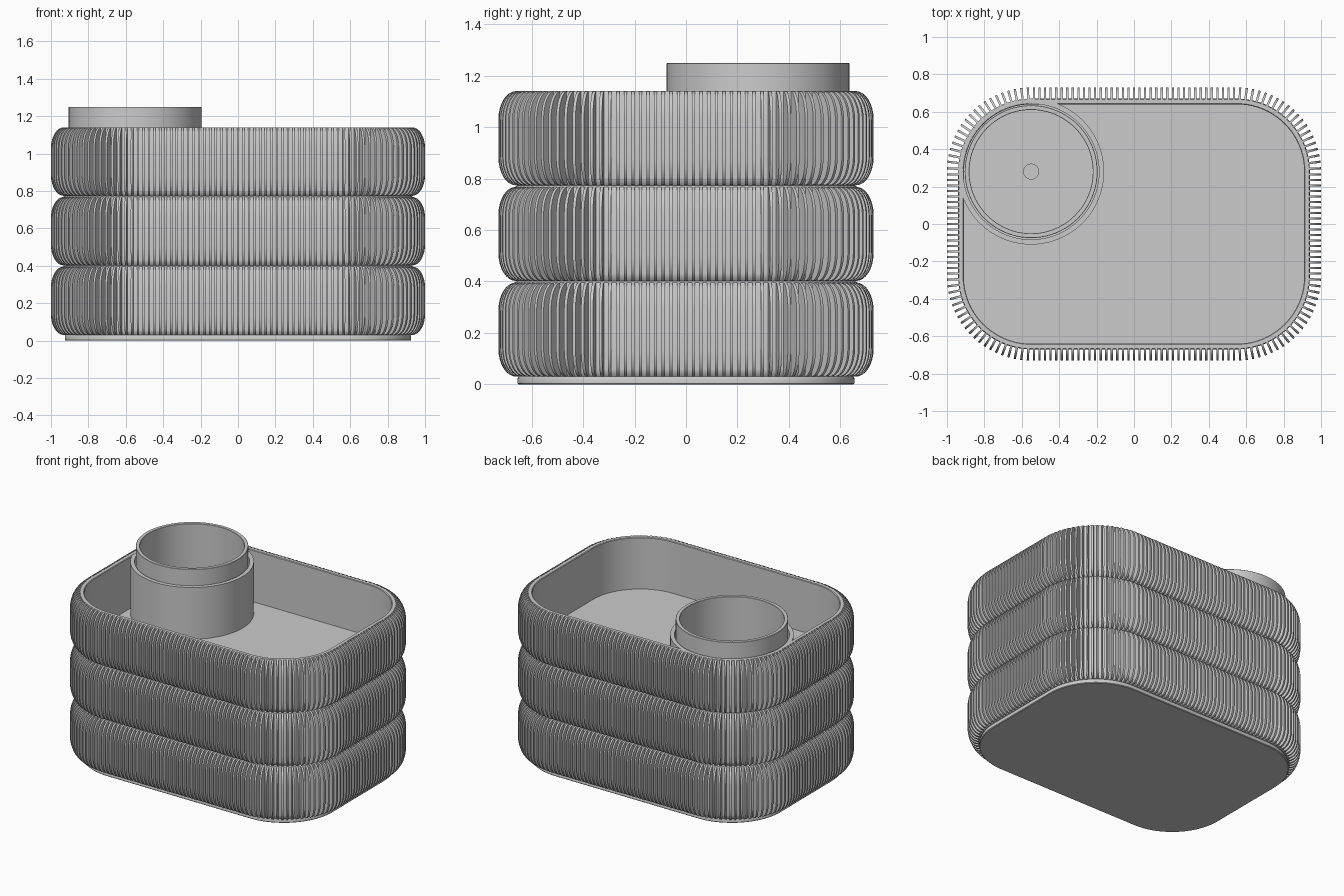
import bpy, bmesh
from math import sin, cos, pi
from mathutils import Vector

if "Cube" in bpy.data.objects:
    bpy.data.objects.remove(bpy.data.objects["Cube"])

HX, HY = 0.55, 0.28          # corner centres of the rounded rectangle
TIERS = [0.03, 0.402, 0.774] # bottom of each ribbed tier
TIER_H = 0.366


def finish(name, bm, angle=0.6):
    bmesh.ops.recalc_face_normals(bm, faces=bm.faces)
    me = bpy.data.meshes.new(name)
    bm.to_mesh(me)
    bm.free()
    ob = bpy.data.objects.new(name, me)
    bpy.context.collection.objects.link(ob)
    bpy.context.view_layer.objects.active = ob
    bpy.ops.object.select_all(action='DESELECT')
    ob.select_set(True)
    bpy.ops.object.shade_smooth_by_angle(angle=angle)
    return ob


def loft(name, profile, hx=0, hy=0, centre=(0, 0), seg=20, closed=False):
    """Stack rounded-rectangle (or circle) rings of (radius, z)."""
    bm = bmesh.new()
    rings = []
    for r, z in profile:
        ring = []
        for q, (sx, sy) in enumerate([(1, 1), (-1, 1), (-1, -1), (1, -1)]):
            for i in range(seg + (1 if hx else 0)):
                a = (q + i / seg) * pi / 2
                ring.append(bm.verts.new((centre[0] + sx * hx + r * cos(a),
                                          centre[1] + sy * hy + r * sin(a), z)))
        rings.append(ring)
    pairs = list(zip(rings, rings[1:]))
    if closed:
        pairs.append((rings[-1], rings[0]))
    else:
        bm.faces.new(rings[0])
        bm.faces.new(rings[-1])
    n = len(rings[0])
    for lo, hi in pairs:
        for i in range(n):
            j = (i + 1) % n
            bm.faces.new((lo[i], lo[j], hi[j], hi[i]))
    return finish(name, bm)


# Body: base plinth, three tier walls with grooves between, rim and tray floor
body = [(0.372, 0), (0.376, 0.004), (0.376, 0.022), (0.372, 0.03)]
for z in TIERS:
    body += [(0.376, z), (0.388, z + 0.015), (0.39, z + 0.03),
             (0.39, z + TIER_H - 0.015), (0.386, z + TIER_H)]
body += [(0.364, 1.14), (0.36, 1.136), (0.36, 0.78)]
loft("planter_body", body, HX, HY)

# Round sleeve in the back left corner and the cup standing in it
corner = (-HX, HY)
loft("cup_sleeve", [(0.39, 0.775), (0.39, 1.1395), (0.363, 1.1395), (0.363, 0.775)],
     centre=corner, closed=True)
loft("cup", [(0.355, 0.781), (0.355, 1.248), (0.353, 1.25), (0.332, 1.25),
             (0.33, 1.248), (0.33, 0.81), (0.04, 0.81), (0.04, 0.785)], centre=corner)


# Rib stations: (position of corner-centre line, outward direction)
def stations(nx=37, ny=19, nc=20):
    out = []
    for q, (sx, sy) in enumerate([(1, 1), (-1, 1), (-1, -1), (1, -1)]):
        c = Vector((sx * HX, sy * HY, 0))
        for i in range(nc):
            a = (q + (i + 0.5) / nc) * pi / 2
            out.append((c, Vector((cos(a), sin(a), 0))))
    for s in (1, -1):
        for i in range(nx):
            out.append((Vector((HX * (2 * (i + 0.5) / nx - 1), s * HY, 0)), Vector((0, s, 0))))
        for i in range(ny):
            out.append((Vector((s * HX, HY * (2 * (i + 0.5) / ny - 1), 0)), Vector((s, 0, 0))))
    return out


# Rib outline: thin fin with rounded top and bottom
def rib_outline(z0, z1, r0=0.382, r1=0.45, h=0.11, n=8):
    arc = [(r0 + (r1 - r0) * sin(k / n * pi / 2), h * (1 - cos(k / n * pi / 2)))
           for k in range(n + 1)]
    low = [(r, z0 + d) for r, d in arc]
    return low + [(r, z1 - d) for r, d in reversed(arc)]


for label, z in zip(("lower", "middle", "upper"), TIERS):
    bm = bmesh.new()
    outline = rib_outline(z, z + TIER_H)
    for c, d in stations():
        side = Vector((-d.y, d.x, 0)) * 0.006
        a, b = [[bm.verts.new(c + d * r + s * side + Vector((0, 0, h))) for r, h in outline]
                for s in (-1, 1)]
        bm.faces.new(a)
        bm.faces.new(b[::-1])
        for i in range(len(a)):
            j = (i + 1) % len(a)
            bm.faces.new((a[i], b[i], b[j], a[j]))
    finish(label + "_tier_ribs", bm)
